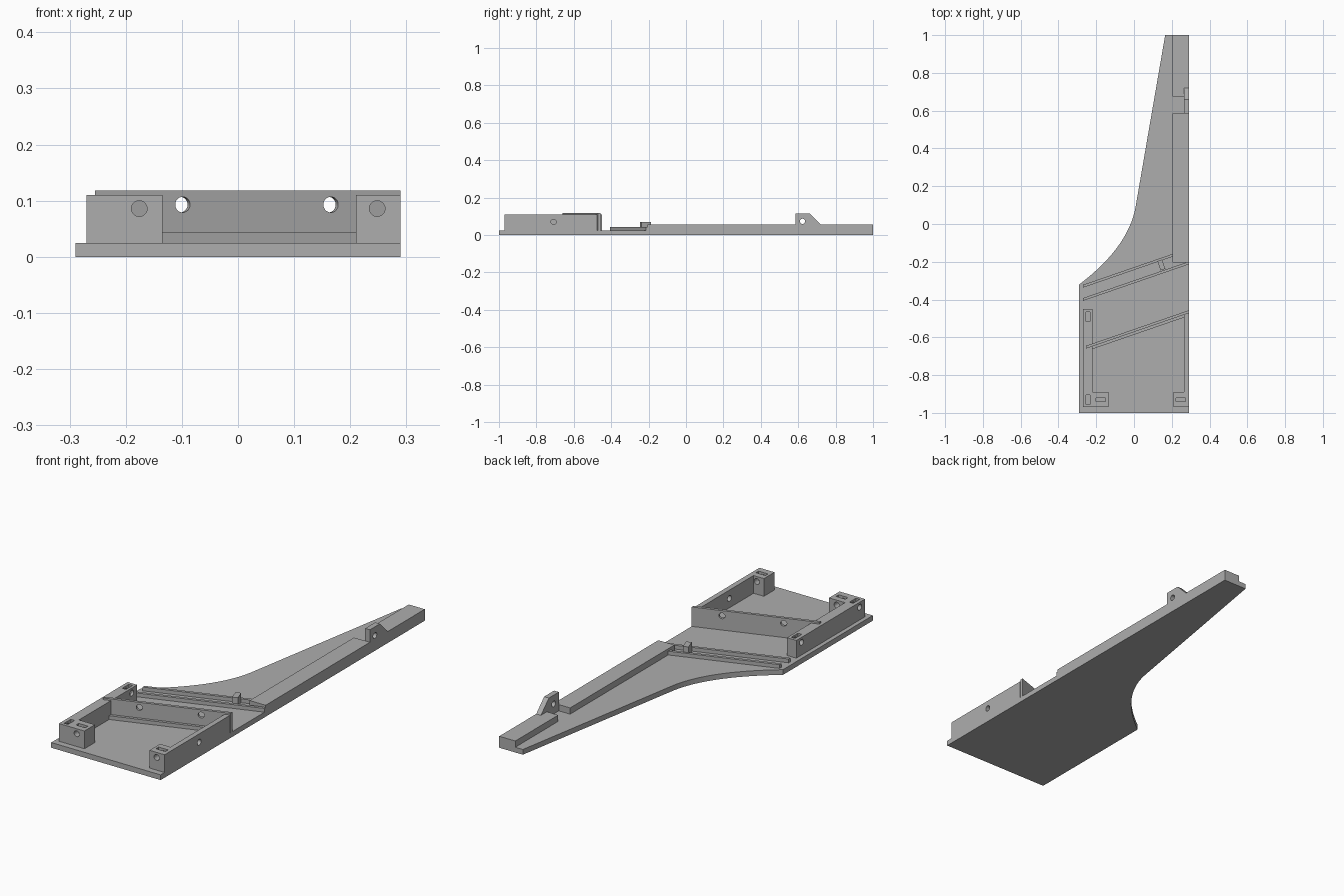
import bpy, bmesh, math
from mathutils import Vector, Matrix

cube = bpy.data.objects.get("Cube")
if cube:
    bpy.data.objects.remove(cube, do_unlink=True)

grey = bpy.data.materials.new("plain_grey")
grey.use_nodes = True
colour = (0.42, 0.42, 0.42, 1)
grey.diffuse_color = colour
grey.node_tree.nodes["Principled BSDF"].inputs["Base Color"].default_value = colour

BASE = 0.025          # plate thickness
SLOPE = 0.345         # rise of the diagonal ribs
WALL_TOP = 0.11
LEDGE_TOP = 0.043


def finish(name, bm):
    bmesh.ops.recalc_face_normals(bm, faces=bm.faces)
    mesh = bpy.data.meshes.new(name)
    bm.to_mesh(mesh)
    bm.free()
    obj = bpy.data.objects.new(name, mesh)
    bpy.context.collection.objects.link(obj)
    mesh.materials.append(grey)
    return obj


def prism(name, outline, low, high, axis="z"):
    """Extrude a closed outline along z, or a (y, z) outline along x."""
    place = (lambda p, d: (p[0], p[1], d)) if axis == "z" else (lambda p, d: (d, p[0], p[1]))
    bm = bmesh.new()
    face = bm.faces.new([bm.verts.new(place(p, low)) for p in outline])
    out = bmesh.ops.extrude_face_region(bm, geom=[face])
    verts = [g for g in out["geom"] if isinstance(g, bmesh.types.BMVert)]
    shift = Vector(place((0, 0), high - low))
    bmesh.ops.translate(bm, verts=verts, vec=shift)
    return finish(name, bm)


def rect(x0, x1, y0, y1):
    return [(x0, y0), (x1, y0), (x1, y1), (x0, y1)]


def diagonal(name, x0, x1, y0, width, low, high):
    """Slanted strip whose upper edge starts at (x0, y0)."""
    rise = (x1 - x0) * SLOPE
    drop = width * math.hypot(1, SLOPE)
    return prism(name, [(x0, y0 - drop), (x1, y0 + rise - drop), (x1, y0 + rise), (x0, y0)], low, high)


def cut(target, cutter):
    cutter.hide_render = True
    mod = target.modifiers.new("cut", "BOOLEAN")
    mod.operation, mod.solver, mod.object = "DIFFERENCE", "EXACT", cutter
    bpy.context.view_layer.objects.active = target
    bpy.ops.object.modifier_apply(modifier=mod.name)
    bpy.data.objects.remove(cutter, do_unlink=True)


def drill(target, centre, direction, length, radius=0.014):
    bm = bmesh.new()
    turn = Vector(direction).to_track_quat("Z", "Y").to_matrix().to_4x4()
    bmesh.ops.create_cone(bm, cap_ends=True, segments=24, radius1=radius, radius2=radius,
                          depth=length, matrix=Matrix.Translation(centre) @ turn)
    cut(target, finish("hole_cutter", bm))


def slot(target, x, y, w, d):
    cut(target, prism("slot_cutter", rect(x - w / 2, x + w / 2, y - d / 2, y + d / 2), 0.065, 0.2))


# Base plate with the swept-in waist
start, pull, end = Vector((0.01, 0.1)), Vector((-0.025, -0.12)), Vector((-0.29, -0.32))
curve = []
for i in range(25):
    t = i / 24
    curve.append(tuple(start * (1 - t) ** 2 + pull * 2 * t * (1 - t) + end * t * t))
plate = prism("base_plate", [(-0.29, -1), (0.29, -1), (0.29, 1), (0.165, 1)] + curve, 0, BASE)

# Raised spine, with a gap beside the lug
prism("spine", [(0.205, -0.205), (0.29, -0.205), (0.29, 1), (0.205, 1), (0.205, 0.675),
                (0.265, 0.675), (0.265, 0.585), (0.205, 0.585)], BASE, 0.055)

# Pierced lug with a sloping back
lug = prism("lug", [(0.585, BASE), (0.72, BASE), (0.72, 0.055), (0.66, 0.115), (0.585, 0.115)],
            0.265, 0.29, axis="x")
drill(lug, (0.28, 0.623, 0.073), (1, 0, 0), 0.1)

# Left and right side walls with their corner blocks
left = prism("left_bracket", [(-0.27, -0.97), (-0.135, -0.97), (-0.135, -0.89), (-0.22, -0.89),
                              (-0.22, -0.45), (-0.27, -0.45)], BASE, WALL_TOP)
right = prism("right_bracket", [(0.21, -0.97), (0.29, -0.97), (0.29, -0.475), (0.265, -0.475),
                                (0.265, -0.89), (0.21, -0.89)], BASE, WALL_TOP)
for y in (-0.49, -0.93):
    slot(left, -0.243, y, 0.02, 0.05)
    drill(left, (-0.25, y, 0.086), (1, 0, 0), 0.08)
for bracket, x in ((left, -0.176), (right, 0.248)):
    slot(bracket, x, -0.93, 0.05, 0.02)
    drill(bracket, (x, -0.93, 0.086), (0, 1, 0), 0.12)
drill(right, (0.28, -0.708, 0.07), (1, 0, 0), 0.06)

# Diagonal partition with a low ledge at its foot
partition = diagonal("partition", -0.255, 0.29, -0.645, 0.014, BASE, 0.118)
for x in (-0.101, 0.163):
    y = -0.652 + (x + 0.255) * SLOPE
    drill(partition, (x, y, 0.093), (-SLOPE, 1, 0), 0.08)
diagonal("partition_ledge", -0.225, 0.27, -0.649, 0.014, BASE, LEDGE_TOP)

# Pair of low diagonal ribs and the small block bridging them
diagonal("back_rib", -0.27, 0.21, -0.322, 0.014, BASE, LEDGE_TOP)
diagonal("front_rib", -0.27, 0.29, -0.392, 0.014, BASE, LEDGE_TOP)
along = Vector((1, SLOPE)).normalized()
across = Vector((-along.y, along.x))
middle = Vector((0.145, -0.217))
prism("rib_block", [tuple(middle + along * a * 0.013 + across * b * 0.026)
                    for a, b in ((-1, -1), (1, -1), (1, 1), (-1, 1))], BASE, 0.07)

# Smooth the curved waist and the bores, keep corners sharp
for obj in bpy.context.scene.objects:
    obj.select_set(obj.type == "MESH")
bpy.context.view_layer.objects.active = plate
bpy.ops.object.shade_smooth_by_angle(angle=math.radians(30))
